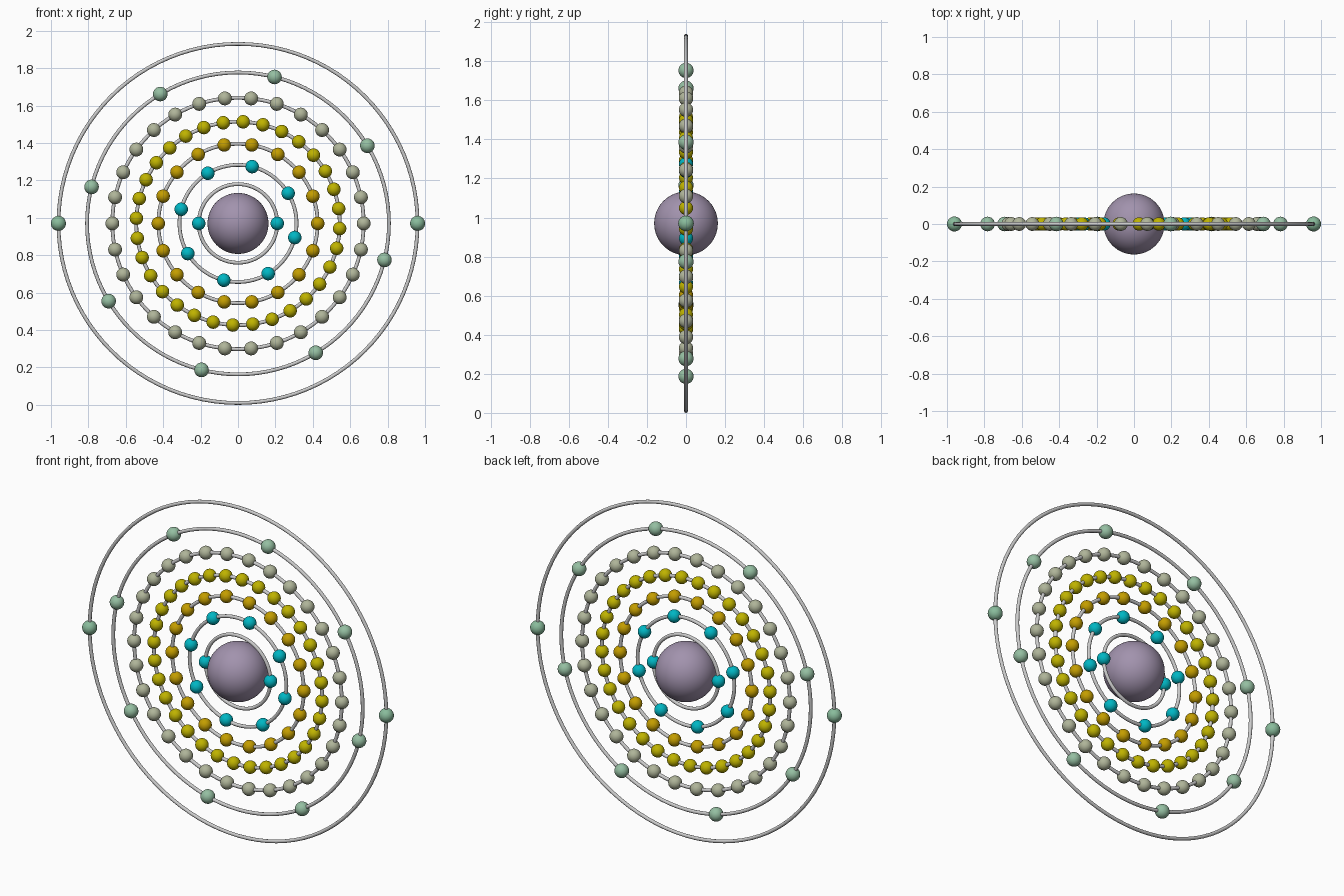
import bpy, bmesh
from math import cos, sin, pi, radians
from mathutils import Matrix

if "Cube" in bpy.data.objects:
    bpy.data.objects.remove(bpy.data.objects["Cube"])

CZ = 0.97        # height of the nucleus centre
TUBE = 0.01      # orbit ring thickness (radius)


def material(name, rgb):
    m = bpy.data.materials.new(name)
    m.diffuse_color = (*rgb, 1)
    m.use_nodes = True
    m.node_tree.nodes["Principled BSDF"].inputs["Base Color"].default_value = m.diffuse_color
    return m


def finish(name, bm, mat=None):
    for f in bm.faces:
        f.smooth = True
    me = bpy.data.meshes.new(name)
    bm.to_mesh(me)
    bm.free()
    if mat:
        me.materials.append(mat)
    ob = bpy.data.objects.new(name, me)
    bpy.context.collection.objects.link(ob)
    return ob


def orbit_ring(name, radius):
    bpy.ops.mesh.primitive_torus_add(
        major_radius=radius, minor_radius=TUBE, major_segments=96,
        minor_segments=12, location=(0, 0, CZ), rotation=(pi / 2, 0, 0))
    ob = bpy.context.object
    ob.name = name
    bpy.ops.object.shade_smooth()


def electrons(name, orbit, count, phase, size, mat):
    bm = bmesh.new()
    for i in range(count):
        a = radians(phase) + 2 * pi * i / count
        bmesh.ops.create_uvsphere(
            bm, u_segments=24, v_segments=14, radius=size,
            matrix=Matrix.Translation((orbit * cos(a), 0, CZ + orbit * sin(a))))
    finish(name, bm, mat)


# Nucleus
bm = bmesh.new()
bmesh.ops.create_uvsphere(bm, u_segments=64, v_segments=32, radius=0.163,
                          matrix=Matrix.Translation((0, 0, CZ)))
finish("nucleus", bm, material("mauve", (0.36, 0.29, 0.42)))

# Shells: orbit radius, electron count, start angle, electron radius, colour
cyan = material("cyan", (0.0, 0.47, 0.55))
orange = material("orange", (0.55, 0.34, 0.0))
yellow = material("yellow", (0.52, 0.45, 0.0))
beige = material("beige", (0.43, 0.46, 0.32))
green = material("pale_green", (0.30, 0.52, 0.36))
deep = material("green", (0.25, 0.50, 0.33))
shells = [
    (0.21, 2, 0, 0.036, cyan),
    (0.313, 8, 31, 0.036, cyan),
    (0.426, 18, 0, 0.036, orange),
    (0.544, 32, -2.9, 0.036, yellow),
    (0.672, 30, 0, 0.037, beige),
    (0.807, 8, 31, 0.039, green),
    (0.96, 2, 0, 0.04, deep),
]
for n, (orbit, count, phase, size, mat) in enumerate(shells, 1):
    orbit_ring(f"orbit_ring_{n}", orbit)
    electrons(f"electrons_{n}", orbit, count, phase, size, mat)
